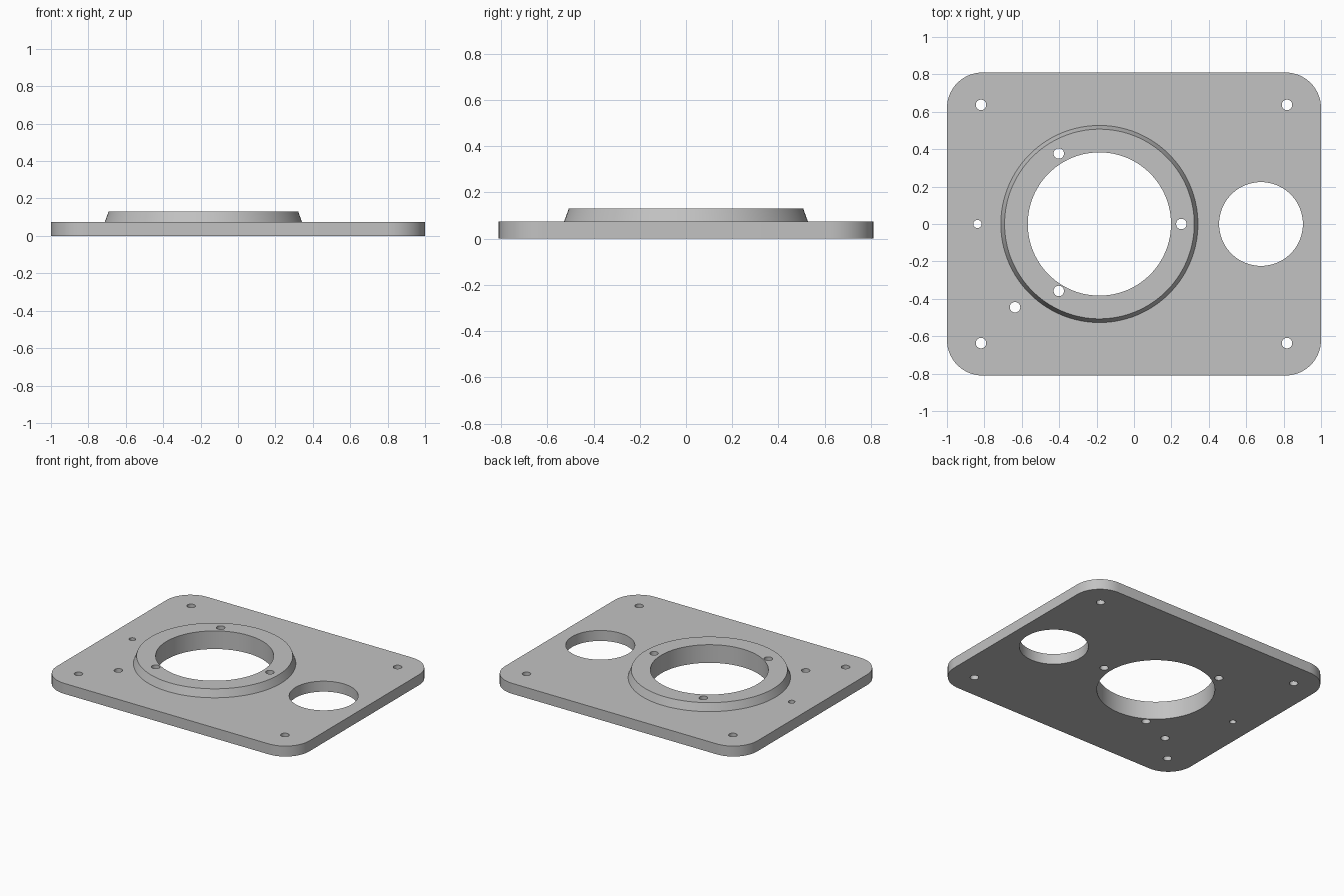
import bpy, bmesh
from math import radians, cos, sin, pi
from mathutils import Matrix

default = bpy.data.objects.get("Cube")
if default:
    bpy.data.objects.remove(default, do_unlink=True)

PLATE_TOP, BOSS_TOP = 0.075, 0.13
HALF_X, HALF_Y, CORNER = 1.0, 0.81, 0.19
BOSS_X = -0.185

grey = bpy.data.materials.new("plain grey")
grey.use_nodes = True
colour = (0.54, 0.54, 0.54, 1)
grey.diffuse_color = colour
grey.node_tree.nodes["Principled BSDF"].inputs["Base Color"].default_value = colour


def make_object(name, bm):
    bmesh.ops.recalc_face_normals(bm, faces=bm.faces)
    mesh = bpy.data.meshes.new(name)
    bm.to_mesh(mesh)
    bm.free()
    mesh.materials.append(grey)
    obj = bpy.data.objects.new(name, mesh)
    bpy.context.collection.objects.link(obj)
    return obj


def add_cone(bm, x, y, r_low, r_high, z_low, z_high, sides):
    bmesh.ops.create_cone(bm, cap_ends=True, segments=sides, radius1=r_low, radius2=r_high,
                          depth=z_high - z_low,
                          matrix=Matrix.Translation((x, y, (z_low + z_high) / 2)))


def combine(target, other, operation):
    mod = target.modifiers.new(operation.lower(), 'BOOLEAN')
    mod.operation, mod.solver, mod.object = operation, 'EXACT', other
    bpy.context.view_layer.objects.active = target
    bpy.ops.object.modifier_apply(modifier=mod.name)
    bpy.data.objects.remove(other, do_unlink=True)


# Plate with rounded corners
bm = bmesh.new()
outline = []
steps = 16
for quarter, (sx, sy) in enumerate([(1, 1), (-1, 1), (-1, -1), (1, -1)]):
    for i in range(steps + 1):
        a = (quarter + i / steps) * pi / 2
        outline.append(bm.verts.new((sx * (HALF_X - CORNER) + CORNER * cos(a),
                                     sy * (HALF_Y - CORNER) + CORNER * sin(a), 0)))
base = bm.faces.new(outline)
raised = bmesh.ops.extrude_face_region(bm, geom=[base])["geom"]
bmesh.ops.translate(bm, vec=(0, 0, PLATE_TOP),
                    verts=[v for v in raised if isinstance(v, bmesh.types.BMVert)])
plate = make_object("mounting_plate", bm)

# Tapered raised ring, sunk into the plate with its slope starting at the plate top
bm = bmesh.new()
add_cone(bm, BOSS_X, 0, 0.527, 0.507, PLATE_TOP, BOSS_TOP, 128)
bottom = min(bm.faces, key=lambda f: f.calc_center_median().z)
sunk = bmesh.ops.extrude_face_region(bm, geom=[bottom])["geom"]
bmesh.ops.delete(bm, geom=[bottom], context='FACES_ONLY')
bmesh.ops.translate(bm, vec=(0, 0, -0.04),
                    verts=[v for v in sunk if isinstance(v, bmesh.types.BMVert)])
combine(plate, make_object("raised_ring", bm), 'UNION')

# Through holes: x, y, radius
holes = [(sx * 0.818, sy * 0.637, 0.028) for sx in (-1, 1) for sy in (-1, 1)]
holes += [(BOSS_X, 0, 0.383), (0.679, 0, 0.224)]
holes += [(0.253, 0, 0.028), (-0.402, 0.377, 0.028), (-0.402, -0.358, 0.028)]
holes += [(-0.636, -0.445, 0.028), (-0.837, 0, 0.022)]
bm = bmesh.new()
for x, y, r in holes:
    add_cone(bm, x, y, r, r, -0.1, 0.3, 96 if r > 0.1 else 32)
combine(plate, make_object("hole_cutters", bm), 'DIFFERENCE')

# Smooth round walls, crisp rims
bpy.ops.object.select_all(action='DESELECT')
plate.select_set(True)
bpy.context.view_layer.objects.active = plate
bpy.ops.object.shade_smooth_by_angle(angle=radians(30))
